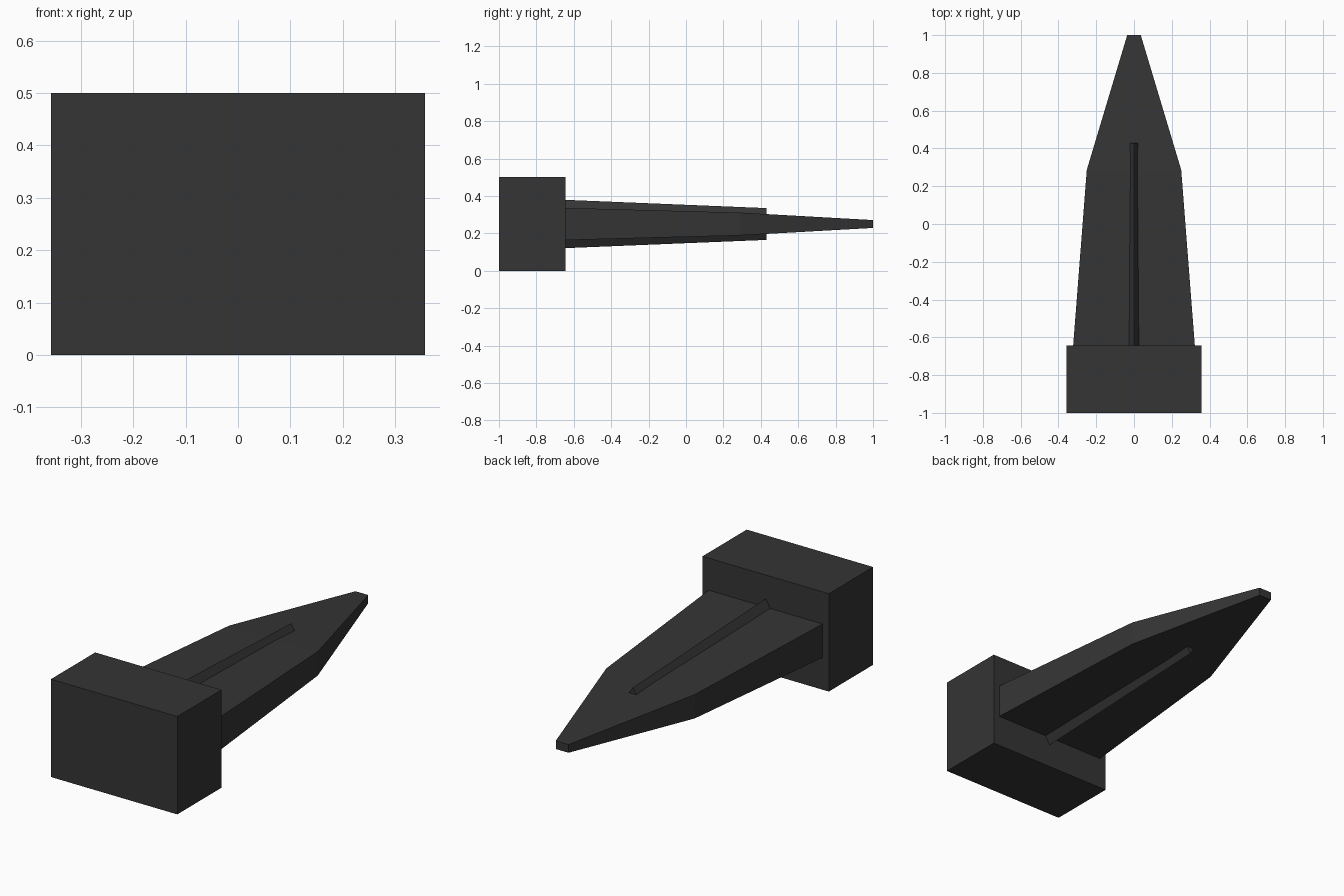
import bpy

if "Cube" in bpy.data.objects:
    bpy.data.objects.remove(bpy.data.objects["Cube"], do_unlink=True)

MID = 0.25     # height of the centre plane
JOIN = -0.643  # where the blade leaves the block

steel = bpy.data.materials.new("dark grey")
steel.use_nodes = True
colour = (0.035, 0.035, 0.035, 1)
steel.diffuse_color = colour
steel.node_tree.nodes["Principled BSDF"].inputs["Base Color"].default_value = colour

RECTANGLE = [(-1, -1), (1, -1), (1, 1), (-1, 1)]
DIAMOND = [(0, -1), (1, 0), (0, 1), (-1, 0)]


def loft(name, section, stations):
    """Sweep a four-sided section along y; stations are (y, half width, half height)."""
    verts = [(sx * w, y, MID + sz * h) for y, w, h in stations for sx, sz in section]
    n = len(section)
    last = n * (len(stations) - 1)
    faces = [tuple(range(n)), tuple(reversed(range(last, last + n)))]
    for s in range(0, last, n):
        for i in range(n):
            j = (i + 1) % n
            faces.append((s + i, s + n + i, s + n + j, s + j))
    mesh = bpy.data.meshes.new(name)
    mesh.from_pydata(verts, [], faces)
    mesh.materials.append(steel)
    obj = bpy.data.objects.new(name, mesh)
    bpy.context.collection.objects.link(obj)
    return obj


# Heavy block at the front
loft("base_block", RECTANGLE, [(-1, 0.357, 0.25), (JOIN, 0.357, 0.25)])

# Tapered blade with a blunt tip
loft("blade", RECTANGLE, [(JOIN, 0.322, 0.086), (0.286, 0.25, 0.061), (1, 0.036, 0.021)])

# Diamond bar through the blade, showing as a ridge above and below
loft("centre_ridge", DIAMOND, [(JOIN, 0.078, 0.129), (0.43, 0.054, 0.085)])
